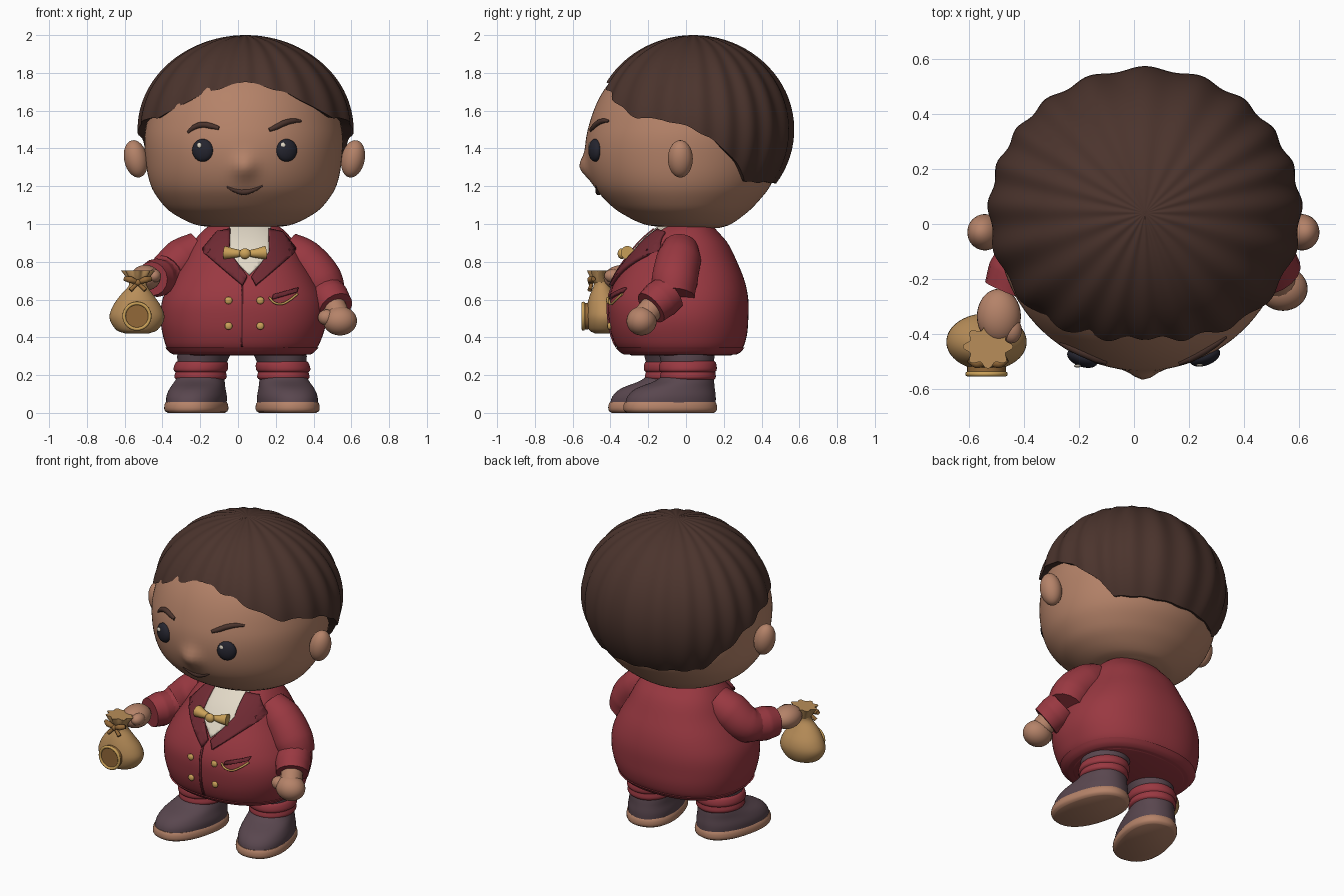
import bpy, bmesh, math
from mathutils import Vector

if "Cube" in bpy.data.objects:
    bpy.data.objects.remove(bpy.data.objects["Cube"])

def material(name, *rgb):
    m = bpy.data.materials.new(name)
    m.use_nodes = True
    m.diffuse_color = (*rgb, 1)
    m.node_tree.nodes["Principled BSDF"].inputs["Base Color"].default_value = (*rgb, 1)
    return m

SKIN = material("skin", .46, .225, .14)
HAIR = material("dark brown", .07, .034, .026)
RED = material("jacket red", .32, .04, .053)
MAROON = material("maroon", .16, .023, .033)
BOOT = material("boot grey", .10, .062, .077)
CREAM = material("cream", .76, .69, .57)
SACK = material("sack tan", .48, .27, .10)
GOLD = material("gold", .60, .36, .10)
BROWN = material("ribbon brown", .29, .14, .04)
BLACK = material("eye black", .018, .018, .028)

def finish(obj, mat, angle=40):
    if not obj.data.materials:
        obj.data.materials.append(mat)
    bpy.ops.object.select_all(action='DESELECT')
    obj.select_set(True)
    bpy.context.view_layer.objects.active = obj
    bpy.ops.object.shade_smooth_by_angle(angle=math.radians(angle))
    return obj

def from_bmesh(name, bm, mat):
    bmesh.ops.recalc_face_normals(bm, faces=bm.faces)
    mesh = bpy.data.meshes.new(name)
    bm.to_mesh(mesh)
    bm.free()
    obj = bpy.data.objects.new(name, mesh)
    bpy.context.collection.objects.link(obj)
    return finish(obj, mat)

def sample(rings, z):
    """Smooth interpolation of (z, cx, rx, front y, back y) rings."""
    n = len(rings)
    i = max(0, min(n - 2, sum(r[0] <= z for r in rings) - 1))
    a, b = rings[i], rings[i + 1]
    p, q = rings[max(i - 1, 0)], rings[min(i + 2, n - 1)]
    h = b[0] - a[0]
    t = (z - a[0]) / h
    out = []
    for k in range(1, 5):
        ma = (b[k] - p[k]) / (b[0] - p[0]) * h
        mb = (q[k] - a[k]) / (q[0] - a[0]) * h
        d = b[k] - a[k]
        out.append(a[k] + t * (ma + t * (3 * d - 2 * ma - mb + t * (ma + mb - 2 * d))))
    return out

def front_y(rings, x, z):
    cx, rx, y0, y1 = sample(rings, z)
    power = COAT_POWER if rings is coat else 2
    u = min(1, abs((x - cx) / rx))
    return (y0 + y1) / 2 - (y1 - y0) / 2 * (1 - u ** power) ** (1 / power)

def bridge(bm, loops):
    for a, b in zip(loops, loops[1:]):
        for i in range(len(a)):
            j = (i + 1) % len(a)
            bm.faces.new((a[i], a[j], b[j], b[i]))

def loft(name, rings, mat, power=2, steps=20, n=64, ripple=0, nose=False):
    bm, loops = bmesh.new(), []
    lo, hi = rings[0][0], rings[-1][0]
    for s in range(steps + 1):
        f = (1 - math.cos(math.pi * s / steps)) / 2
        z = lo + (hi - lo) * f
        cx, rx, y0, y1 = sample(rings, z)
        loop = []
        for i in range(n):
            a = math.tau * i / n
            c, d = math.cos(a), math.sin(a)
            k = (abs(c) ** power + abs(d) ** power) ** (-1 / power)
            k *= 1 + ripple * f * math.cos(8 * a)
            x, y = cx + rx * k * c, (y0 + y1) / 2 + (y1 - y0) / 2 * k * d
            if nose and y < 0:
                y -= .043 * math.exp(-((x - .035) / .06) ** 2 - ((z - 1.3) / .06) ** 2)
            loop.append(bm.verts.new((x, y, z)))
        loops.append(loop)
    bridge(bm, loops)
    bm.faces.new(loops[0])
    bm.faces.new(loops[-1])
    return from_bmesh(name, bm, mat)

def ball(name, loc, radii, mat, rot=(0, 0, 0)):
    bpy.ops.mesh.primitive_uv_sphere_add(segments=32, ring_count=16, location=loc, rotation=rot)
    obj = bpy.context.object
    obj.name, obj.scale = name, radii
    return finish(obj, mat, 180)

def tube(name, points, mat):
    """Rounded tube through (x, y, z, radius) points."""
    cu = bpy.data.curves.new(name, 'CURVE')
    cu.dimensions, cu.bevel_depth, cu.bevel_resolution = '3D', 1, 6
    cu.use_fill_caps, cu.resolution_u = True, 8
    sp = cu.splines.new('BEZIER')
    sp.bezier_points.add(len(points) - 1)
    for bp, (x, y, z, r) in zip(sp.bezier_points, points):
        bp.co, bp.radius = (x, y, z), r
        bp.handle_left_type = bp.handle_right_type = 'AUTO'
    obj = bpy.data.objects.new(name, cu)
    bpy.context.collection.objects.link(obj)
    bpy.ops.object.select_all(action='DESELECT')
    obj.select_set(True)
    bpy.context.view_layer.objects.active = obj
    bpy.ops.object.convert(target='MESH')
    return finish(bpy.context.object, mat)

def surface_tube(name, rings, points, mat, lift=0):
    """Tube through (x, z, radius) points laid on the front of a lofted body."""
    tube(name, [(x, front_y(rings, x, z) - lift, z, r) for x, z, r in points], mat)

def patch(name, outline, rings, mat, lift=.004, thick=.009):
    """Plate with an (x, z) outline laid on the front of a lofted body."""
    bm = bmesh.new()
    bm.faces.new([bm.verts.new((x, 0, z)) for x, z in outline])
    bmesh.ops.triangulate(bm, faces=bm.faces)
    for axis in (0, 2):
        vals = [p[axis // 2] for p in outline]
        v = min(vals) + .025
        while v < max(vals):
            co, no = Vector(), Vector()
            co[axis], no[axis] = v, 1
            bmesh.ops.bisect_plane(bm, geom=bm.verts[:] + bm.edges[:] + bm.faces[:], plane_co=co, plane_no=no)
            v += .025
    for v in bm.verts:
        v.co.y = front_y(rings, v.co.x, v.co.z) - lift
    mod = from_bmesh(name, bm, mat).modifiers.new("thickness", 'SOLIDIFY')
    mod.thickness, mod.offset = thick, 0

# Jacket
COAT_POWER = 2.3
coat = [(.305, .02, .33, -.29, .24), (.33, .02, .385, -.35, .29), (.4, .025, .42, -.39, .32),
        (.5, .03, .44, -.41, .33), (.6, .03, .43, -.41, .33), (.7, .03, .385, -.375, .31),
        (.8, .03, .325, -.315, .27), (.9, .03, .27, -.24, .22), (.97, .03, .21, -.16, .16),
        (1.01, .03, .15, -.1, .13)]
loft("jacket", coat, RED, COAT_POWER, steps=40, n=80)
loft("jacket_hem", [(.308, .02, .36, -.325, .265), (.318, .02, .38, -.345, .285),
                    (.345, .02, .405, -.373, .31)], RED, COAT_POWER, steps=6, n=80)
patch("shirt_front", [(-.045, .995), (.175, .995), (.17, .84), (.06, .73), (-.05, .84)], coat, CREAM, .006)
lapel = [(.1, .97), (.17, .955), (.245, .865), (.2, .862), (.222, .832), (.035, .675), (.012, .72), (.105, .85)]
for s, side in ((1, "left"), (-1, "right")):
    patch(side + "_lapel", [(.06 + s * x, z) for x, z in lapel], coat, MAROON, .012, .02)
patch("jacket_seam", [(.015, .35), (.027, .35), (.027, .68), (.015, .68)], coat, MAROON, .003)
patch("pocket_flap", [(.18, .60), (.31, .638), (.318, .662), (.186, .626)], coat, MAROON, .006, .016)
surface_tube("pocket_chain", coat, [(.165, .612, .006), (.19, .585, .006), (.23, .577, .006),
                                    (.27, .595, .006), (.315, .63, .006)], GOLD, .01)
for x in (-.05, .118):
    for z in (.46, .595):
        ball("jacket_button", (x, front_y(coat, x, z) - .004, z), (.02, .012, .02), GOLD)

# Head and face
head = [(.98, .03, .15, -.10, .18), (.995, .03, .25, -.21, .23), (1.05, .03, .365, -.33, .31),
        (1.1, .03, .425, -.4, .365), (1.2, .03, .49, -.485, .445), (1.35, .03, .52, -.53, .5),
        (1.5, .03, .52, -.52, .51), (1.7, .03, .46, -.44, .46), (1.85, .03, .34, -.3, .36),
        (1.95, .03, .14, -.12, .16)]
loft("head", head, SKIN, steps=56, n=112, nose=True)
for s, side in ((1, "left"), (-1, "right")):
    ball(side + "_ear", (.034 + s * .575, -.03, 1.345), (.062, .066, .1), SKIN, (0, s * .2, 0))
    x = .035 + s * .222
    y = front_y(head, x, 1.39)
    ball(side + "_eye", (x, y, 1.39), (.058, .032, .06), BLACK, (0, 0, s * .35))
    ball(side + "_eye_glint", (x - .018, y - .029, 1.417), (.013, .006, .014), CREAM)
surface_tube("right_brow", head, [(-.265, 1.485, .007), (-.235, 1.51, .014), (-.19, 1.525, .016),
                                  (-.14, 1.518, .015), (-.1, 1.507, .01)], HAIR)
surface_tube("left_brow", head, [(.165, 1.497, .01), (.205, 1.515, .015), (.25, 1.536, .016),
                                 (.295, 1.546, .013), (.335, 1.545, .006)], HAIR)
surface_tube("mouth", head, [(-.06, 1.199, .005), (-.02, 1.18, .011), (.03, 1.17, .017),
                             (.08, 1.18, .012), (.13, 1.204, .005)], HAIR, -.003)

# Hair cap: softly ridged dome cut off along a hairline
hairline = [(0, 1.765), (25, 1.70), (40, 1.63), (55, 1.57), (72, 1.56), (88, 1.52), (100, 1.46),
            (110, 1.39), (119, 1.32), (128, 1.23), (181, 1.225)]
def line_height(deg):
    for (a, p), (b, q) in zip(hairline, hairline[1:]):
        if deg <= b:
            return p + (q - p) * (deg - a) / (b - a)
def hair_cap():
    bm, n, rows = bmesh.new(), 240, 28
    loops = [[] for _ in range(rows + 2)]
    for i in range(n):
        a = math.tau * i / n
        lobe = .5 + .5 * math.cos(20 * a + 1.2 * math.sin(3 * a))
        edge = line_height(math.degrees(min(a, math.tau - a))) - .012 * lobe
        last = math.acos((edge - 1.5) / .5)
        for j in range(rows + 2):
            f = max(min(j, rows) / rows, .01)
            r = math.sin(last * f) * (.983 + .026 * (lobe - .5) * min(1, 2 * f))
            z = 1.5 + .5 * math.cos(last * f) - .004 * (1 - lobe) * min(1, 6 * f)
            if j > rows:
                r, z = r * .88, z + .012
            loops[j].append(bm.verts.new((.04 + .575 * r * math.sin(a), .04 - .535 * r * math.cos(a), z)))
    bridge(bm, loops)
    bm.faces.new(loops[0])
    from_bmesh("hair", bm, HAIR)
hair_cap()

# Bow tie
for s in (1, -1):
    tube("bow_tie_wing", [(.037, -.325, .845, .012), (.037 + s * .06, -.32, .845, .025),
                          (.037 + s * .108, -.31, .848, .036)], GOLD)
ball("bow_tie_knot", (.037, -.34, .843), (.03, .022, .028), GOLD)

# Arms and hands
tube("left_sleeve", [(.25, -.03, .865, .1), (.34, -.04, .805, .12), (.43, -.06, .7, .124),
                     (.462, -.065, .62, .112)], RED)
tube("left_cuff", [(.465, -.085, .64, .1), (.487, -.135, .6, .106), (.518, -.185, .556, .096)], RED)
tube("left_wrist", [(.5, -.16, .58, .065), (.54, -.235, .49, .065)], SKIN)
ball("left_hand", (.54, -.235, .487), (.09, .08, .077), SKIN)
ball("left_thumb", (.47, -.25, .505), (.047, .042, .042), SKIN)
tube("right_sleeve", [(-.2, -.02, .865, .1), (-.29, -.035, .81, .118), (-.375, -.08, .735, .11),
                      (-.415, -.16, .715, .088)], RED)
tube("right_cuff", [(-.4, -.12, .72, .095), (-.43, -.18, .715, .102), (-.457, -.245, .71, .09)], RED)
ball("right_hand", (-.49, -.335, .715), (.08, .1, .068), SKIN)
ball("right_thumb", (-.445, -.385, .725), (.038, .048, .036), SKIN)

# Money sack
loft("sack", [(.42, -.535, .06, -.48, -.38), (.435, -.535, .105, -.51, -.35), (.5, -.535, .145, -.53, -.325),
              (.56, -.535, .13, -.525, -.335), (.62, -.535, .09, -.51, -.37), (.67, -.53, .05, -.49, -.4),
              (.7, -.53, .045, -.485, -.405)], SACK, steps=24)
loft("sack_frill", [(.685, -.53, .042, -.485, -.405), (.72, -.53, .06, -.505, -.39),
                    (.755, -.53, .08, -.515, -.375)], SACK, steps=8, ripple=.14)
for s in (1, -1):
    tube("sack_bow_loop", [(-.53, -.498, .69, .01), (-.53 + s * .04, -.505, .705, .018),
                           (-.53 + s * .07, -.49, .71, .012)], BROWN)
    tube("sack_bow_tail", [(-.53, -.498, .688, .009), (-.53 + s * .04, -.51, .65, .012)], BROWN)
ball("sack_bow_knot", (-.53, -.503, .69), (.018, .015, .016), BROWN)
bpy.ops.mesh.primitive_cylinder_add(vertices=40, radius=.07, depth=.03, location=(-.535, -.53, .512),
                                    rotation=(math.pi / 2, 0, 0))
bpy.context.object.name = "sack_medallion"
finish(bpy.context.object, BROWN)
bpy.ops.mesh.primitive_torus_add(major_radius=.068, minor_radius=.009, major_segments=40, minor_segments=10,
                                 location=(-.535, -.544, .512), rotation=(math.pi / 2, 0, 0))
bpy.context.object.name = "medallion_rim"
finish(bpy.context.object, GOLD)

# Legs and boots, each built around its own foot centre
for s, side, x, y in ((1, "left", .262, -.08), (-1, "right", -.22, -.16)):
    parts = [
        loft(side + "_sole", [(0, 0, .14, -.235, .23), (.012, 0, .157, -.252, .245), (.045, 0, .157, -.252, .245),
                              (.058, 0, .15, -.245, .238)], SKIN, 2.3, 8),
        loft(side + "_boot", [(.05, 0, .151, -.245, .24), (.09, 0, .151, -.23, .24), (.13, 0, .14, -.185, .235),
                              (.17, 0, .128, -.08, .23), (.21, 0, .115, -.03, .22)], BOOT, 2.2, 16),
        loft(side + "_trouser_cuff", [(.17, 0, .115, -.04, .225), (.185, 0, .137, -.055, .24),
                                      (.22, 0, .132, -.05, .238)], RED, 2, 10),
        loft(side + "_cuff_band", [(.212, 0, .125, -.045, .23), (.225, 0, .142, -.06, .245),
                                   (.265, -s * .005, .138, -.055, .243), (.278, -s * .005, .12, -.04, .23)],
             RED, 2, 12),
        loft(side + "_trouser", [(.2, 0, .115, -.035, .22), (.28, -s * .01, .133, -.05, .235),
                                 (.33, -s * .025, .145, -.06, .24), (.4, -s * .045, .145, -.06, .24)], BOOT, 2, 8)]
    for part in parts:
        part.location = (x, y, 0)
        part.rotation_euler.z = s * .24
